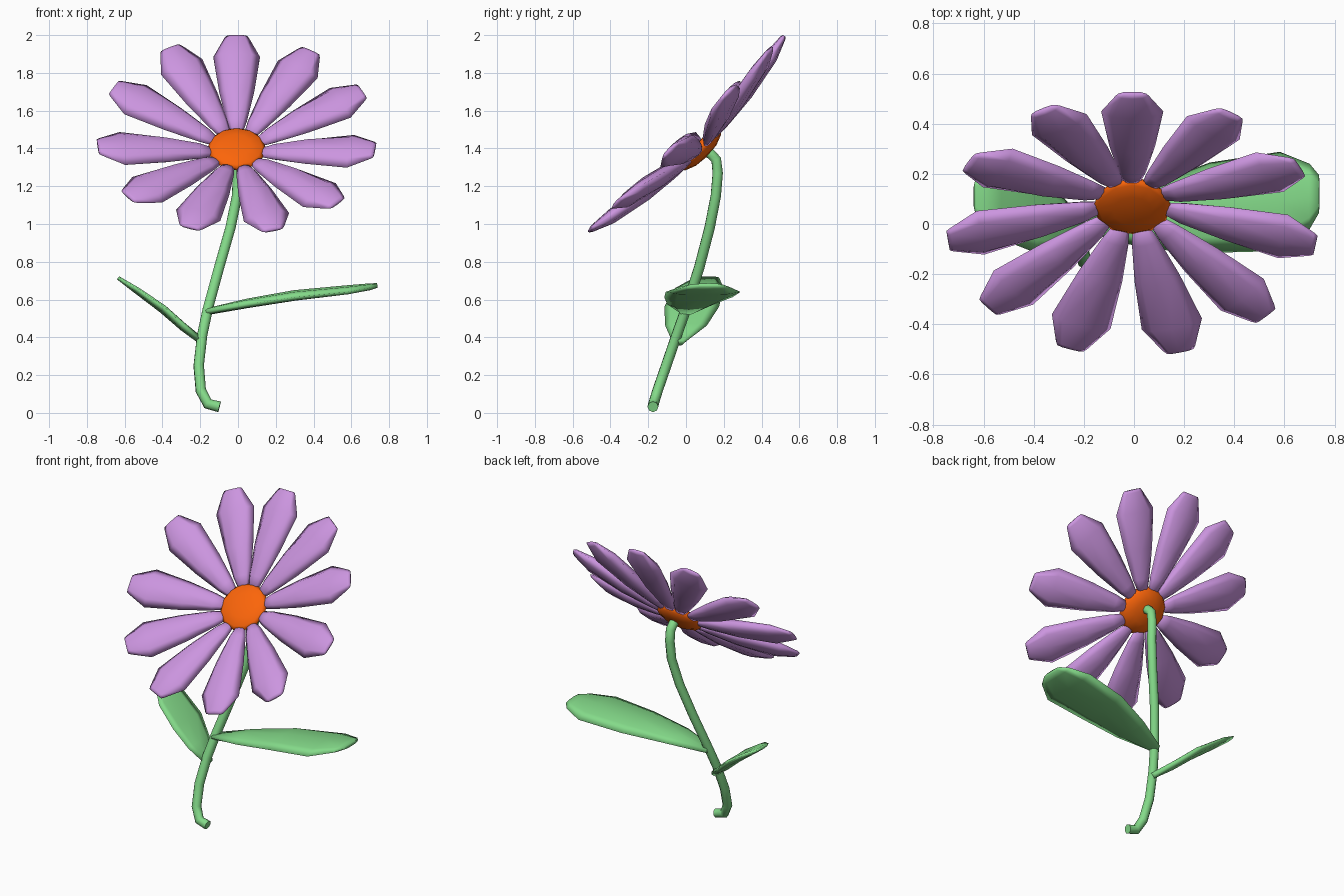
import bpy
from math import sin, cos, radians
from mathutils import Vector, Matrix

if "Cube" in bpy.data.objects:
    bpy.data.objects.remove(bpy.data.objects["Cube"])


def material(name, rgb):
    m = bpy.data.materials.new(name)
    m.diffuse_color = (*rgb, 1)
    m.use_nodes = True
    m.node_tree.nodes["Principled BSDF"].inputs["Base Color"].default_value = m.diffuse_color
    return m


PURPLE = material("petal_purple", (0.60, 0.30, 0.74))
ORANGE = material("center_orange", (0.97, 0.13, 0.003))
GREEN = material("leaf_green", (0.23, 0.70, 0.25))


def smooth(obj, mat, angle=180):
    obj.data.materials.append(mat)
    bpy.ops.object.select_all(action='DESELECT')
    obj.select_set(True)
    bpy.context.view_layer.objects.active = obj
    bpy.ops.object.shade_smooth_by_angle(angle=radians(angle))


def blade(name, rows, side, mat, fold=0.0):
    """Loft a lens-shaped section along rows of (centre, half width, half thickness)."""
    side = Vector(side).normalized()
    axis = Vector(rows[-1][0]) - Vector(rows[0][0])
    up = axis.cross(side).normalized()
    section = [(1, 0), (0.65, 0.8), (0, 1), (-0.65, 0.8), (-1, 0), (-0.65, -0.8), (0, -1), (0.65, -0.8)]
    n = len(section)
    verts, faces = [], []
    wmax = max(r[1] for r in rows)
    for c, w, t in rows:
        for a, b in section:
            verts.append(Vector(c) + side * a * w + up * (b * t + fold * (a * w / wmax) ** 2))
    for i in range(len(rows) - 1):
        for j in range(n):
            k = (j + 1) % n
            faces.append((i * n + j, i * n + k, i * n + n + k, i * n + n + j))
    faces.append(tuple(reversed(range(n))))
    faces.append(tuple(range((len(rows) - 1) * n, len(rows) * n)))
    me = bpy.data.meshes.new(name)
    me.from_pydata(verts, [], faces)
    obj = bpy.data.objects.new(name, me)
    bpy.context.collection.objects.link(obj)
    bpy.ops.object.select_all(action='DESELECT')
    bpy.context.view_layer.objects.active = obj
    obj.select_set(True)
    bpy.ops.object.mode_set(mode='EDIT')
    bpy.ops.mesh.select_all(action='SELECT')
    bpy.ops.mesh.normals_make_consistent(inside=False)
    bpy.ops.object.mode_set(mode='OBJECT')
    smooth(obj, mat)
    return obj


# Flower head frame: the disc faces forward and up at 45 degrees
C = Vector((-0.007, 0.07, 1.40))
X = Vector((1, 0, 0))
U = Vector((0, 1, 1)).normalized()
N = Vector((0, -1, 1)).normalized()

# Petals: (radius, height along normal, half width, half thickness), slightly uneven angles
petal_profile = [(0.12, -0.012, 0.03, 0.012), (0.2, 0.006, 0.055, 0.028), (0.38, 0.036, 0.092, 0.042),
                 (0.61, 0.074, 0.124, 0.036), (0.725, 0.1, 0.066, 0.016), (0.74, 0.103, 0.055, 0.008)]
for i, deg in enumerate((0, 32, 64, 99, 134, 165, 199.5, 231, 263, 298.5, 331.5)):
    a = radians(deg)
    out = X * sin(a) + U * cos(a)
    tangent = X * cos(a) - U * sin(a)
    rows = [(C + out * r + N * h, w, t) for r, h, w, t in petal_profile]
    blade(f"petal_{i + 1}", rows, tangent, PURPLE)

# Flower center: squashed sphere, flatter at the front
bpy.ops.mesh.primitive_uv_sphere_add(segments=12, ring_count=6, radius=1)
center = bpy.context.object
center.name = "flower_center"
for v in center.data.vertices:
    v.co.x *= 0.155
    v.co.y *= 0.155
    v.co.z *= 0.03 if v.co.z > 0 else 0.06
frame = Matrix((X, U, N)).transposed().to_4x4()
center.matrix_world = Matrix.Translation(C) @ frame
smooth(center, ORANGE)

# Stem: round tube along a curved path
path = [(-0.098, -0.175, 0.032), (-0.16, -0.172, 0.048), (-0.197, -0.15, 0.12), (-0.208, -0.105, 0.25),
        (-0.19, -0.05, 0.41), (-0.16, 0.0, 0.55), (-0.10, 0.07, 0.77), (-0.04, 0.125, 0.98),
        (-0.005, 0.158, 1.15), (0.0, 0.168, 1.27), (0.0, 0.16, 1.34), (0.0, 0.13, 1.372), (0.0, 0.09, 1.39)]
cu = bpy.data.curves.new("stem", 'CURVE')
cu.dimensions = '3D'
cu.bevel_depth = 0.029
cu.bevel_resolution = 2
cu.use_fill_caps = True
sp = cu.splines.new('POLY')
sp.points.add(len(path) - 1)
for p, co in zip(sp.points, path):
    p.co = (*co, 1)
stem = bpy.data.objects.new("stem", cu)
bpy.context.collection.objects.link(stem)
bpy.ops.object.select_all(action='DESELECT')
stem.select_set(True)
bpy.context.view_layer.objects.active = stem
bpy.ops.object.convert(target='MESH')
smooth(bpy.context.object, GREEN, 60)

# Leaves: thick blades on either side of the stem
blade("right_leaf", [((-0.17, 0.0, 0.535), 0.04, 0.018), ((0.05, 0.025, 0.58), 0.125, 0.025),
                     ((0.3, 0.065, 0.622), 0.18, 0.028), ((0.58, 0.09, 0.652), 0.198, 0.024),
                     ((0.7, 0.11, 0.668), 0.13, 0.018), ((0.738, 0.12, 0.675), 0.075, 0.012)],
      (0, 1, 0), GREEN, -0.012)
blade("left_leaf", [((-0.18, -0.04, 0.37), 0.03, 0.018), ((-0.29, 0.0, 0.455), 0.11, 0.022),
                    ((-0.4, 0.03, 0.55), 0.145, 0.022), ((-0.54, 0.07, 0.65), 0.13, 0.017),
                    ((-0.635, 0.11, 0.715), 0.065, 0.01)],
      (0, -1, 0), GREEN, 0.015)
